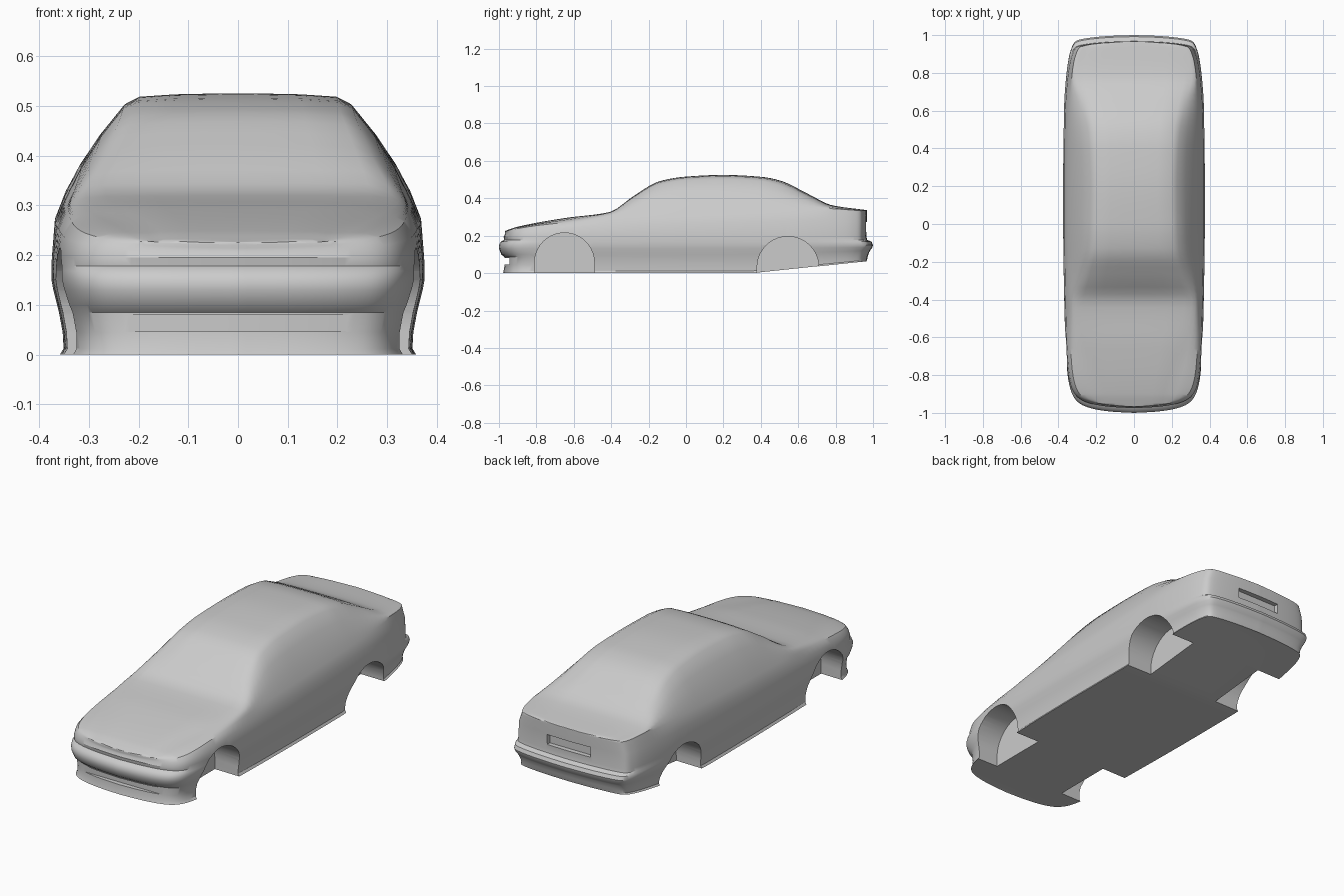
import bpy, bmesh, math

if "Cube" in bpy.data.objects:
    bpy.data.objects.remove(bpy.data.objects["Cube"])

def curve(keys, vals, t):
    """Smooth monotone interpolation through key values."""
    n = len(keys)
    if t <= keys[0]:
        return vals[0]
    if t >= keys[-1]:
        return vals[-1]
    d = [(vals[i+1]-vals[i])/(keys[i+1]-keys[i]) for i in range(n-1)]
    def slope(i):
        if i == 0:
            return d[0]
        if i == n-1:
            return d[-1]
        a, b = d[i-1], d[i]
        return 0 if a*b <= 0 else 2*a*b/(a+b)
    i = max(k for k in range(n-1) if keys[k] <= t)
    h = keys[i+1]-keys[i]
    u = (t-keys[i])/h
    return ((2*u**3-3*u**2+1)*vals[i] + (u**3-2*u**2+u)*h*slope(i)
            + (3*u**2-2*u**3)*vals[i+1] + (u**3-u**2)*h*slope(i+1))

# Plan outline, nose centre to tail centre
PW = [0, .11, .2, .28, .325, .35, .362, .369, .373, .375, .375, .374, .371, .357, .335, .305, .2, .1, 0]
PY = [-1, -.994, -.982, -.955, -.905, -.81, -.65, -.42, -.2, 0, .2, .4, .6, .8, .92, .97, .99, .997, 1]

# Side layers: height, width scale, nose length, tail length
LAYERS = [(.0, .955, .978, .965), (.012, .935, .975, .968), (.045, .94, .97, .972),
          (.085, .96, .97, .98), (.1, .97, .988, .985), (.13, .99, 1, .997), (.15, 1, 1, 1),
          (.168, 1, .99, .992), (.178, 1, .972, .968), (.195, .998, .975, .965)]

# Upper body stations along the length
KY = [-.97, -.9, -.65, -.41, -.28, -.14, 0, .2, .4, .5, .65, .78, .965]
BELT = [.207, .222, .242, .255, .258, .26, .264, .27, .275, .278, .28, .28, .275]
SILL = [.213, .238, .27, .29, .298, .305, .31, .317, .324, .328, .333, .335, .325]
RAILX = [.17, .18, .26, .306, .272, .238, .23, .228, .235, .245, .275, .305, .29]
RAILZ = [.219, .244, .286, .323, .395, .472, .497, .503, .492, .468, .405, .353, .333]
TOP = [.225, .248, .294, .326, .412, .492, .516, .525, .515, .496, .425, .363, .337]

def section(w, y):
    floor = max(0, (y-.38)/.59*.06)
    ends = lambda f, r: y*(f if y < 0 else r)
    pts = [(0, ends(.97, .965), floor + .003)]
    for z, s, f, r in LAYERS:
        if z < .15:
            z = floor + z*(1-floor/.15)
        pts.append((w*s, ends(f, r), z))
    yy = ends(.968, .967)
    belt, sill, rx, rz, top = (curve(KY, v, yy) for v in (BELT, SILL, RAILX, RAILZ, TOP))
    xb, xa = w*.982, w*.93
    rx = min(rx, w*.86)
    pts += [(xb, yy, belt), (xa, yy, sill)]
    for k in (.33, .67):
        bulge = .03*k*(1-k)
        pts.append((xa+(rx-xa)*k + bulge*min(1, w/.3), yy, sill+(rz-sill)*k + bulge*.5))
    pts.append((rx, yy, rz))
    for k, u in ((.87, .7), (.55, .92), (.27, .98), (0, 1)):
        pts.append((rx*k, yy, rz+(top-rz)*u))
    return pts

# Body shell
bm = bmesh.new()
idx = list(range(len(PW)))
STEPS = 6
cols = [(curve(idx, PW, i/STEPS), curve(idx, PY, i/STEPS)) for i in range((len(PW)-1)*STEPS+1)]
for side in (1, -1):
    rows = [[bm.verts.new((side*x, y, z)) for x, y, z in section(w, yc)] for w, yc in cols]
    for a, b in zip(rows, rows[1:]):
        for j in range(len(a)-1):
            bm.faces.new((a[j], b[j], b[j+1], a[j+1]))
bmesh.ops.remove_doubles(bm, verts=bm.verts[:], dist=.0002)
bmesh.ops.dissolve_degenerate(bm, edges=bm.edges[:], dist=.0001)
bmesh.ops.recalc_face_normals(bm, faces=bm.faces[:])

def make(name, bm):
    me = bpy.data.meshes.new(name)
    bm.to_mesh(me)
    bm.free()
    ob = bpy.data.objects.new(name, me)
    bpy.context.collection.objects.link(ob)
    return ob

body = make("car_body", bm)

def prism(name, profile, x0, x1):
    """Extrude a (y, z) profile along x."""
    b = bmesh.new()
    f = b.faces.new([b.verts.new((x0, y, z)) for y, z in profile])
    ext = bmesh.ops.extrude_face_region(b, geom=[f])
    bmesh.ops.translate(b, vec=(x1-x0, 0, 0),
                        verts=[v for v in ext["geom"] if isinstance(v, bmesh.types.BMVert)])
    bmesh.ops.recalc_face_normals(b, faces=b.faces[:])
    ob = make(name, b)
    ob.hide_render = True
    return ob

def arch(cy, cz, r):
    arc = [(cy+r*math.cos(math.pi*i/20), cz+r*math.sin(math.pi*i/20)) for i in range(21)]
    return arc + [(cy-r, -.1), (cy+r, -.1)]

def box(y0, y1, z0, z1):
    return [(y0, z0), (y1, z0), (y1, z1), (y0, z1)]

# Wheel arches, bumper intake and plate recess
cutters = [prism("intake_cutter", box(-1.1, -.945, .046, .08), -.27, .27),
           prism("plate_cutter", box(.94, 1.1, .22, .272), -.125, .125)]
for s in (1, -1):
    cutters.append(prism("front_arch_cutter", arch(-.65, .055, .16), s*.21, s*.5))
    cutters.append(prism("rear_arch_cutter", arch(.545, .031, .165), s*.21, s*.5))

bpy.context.view_layer.objects.active = body
body.select_set(True)
for c in cutters:
    m = body.modifiers.new("cut", 'BOOLEAN')
    m.operation = 'DIFFERENCE'
    m.solver = 'EXACT'
    m.object = c
    bpy.ops.object.modifier_apply(modifier=m.name)
    bpy.data.objects.remove(c)
bpy.ops.object.shade_smooth_by_angle(angle=math.radians(32))
